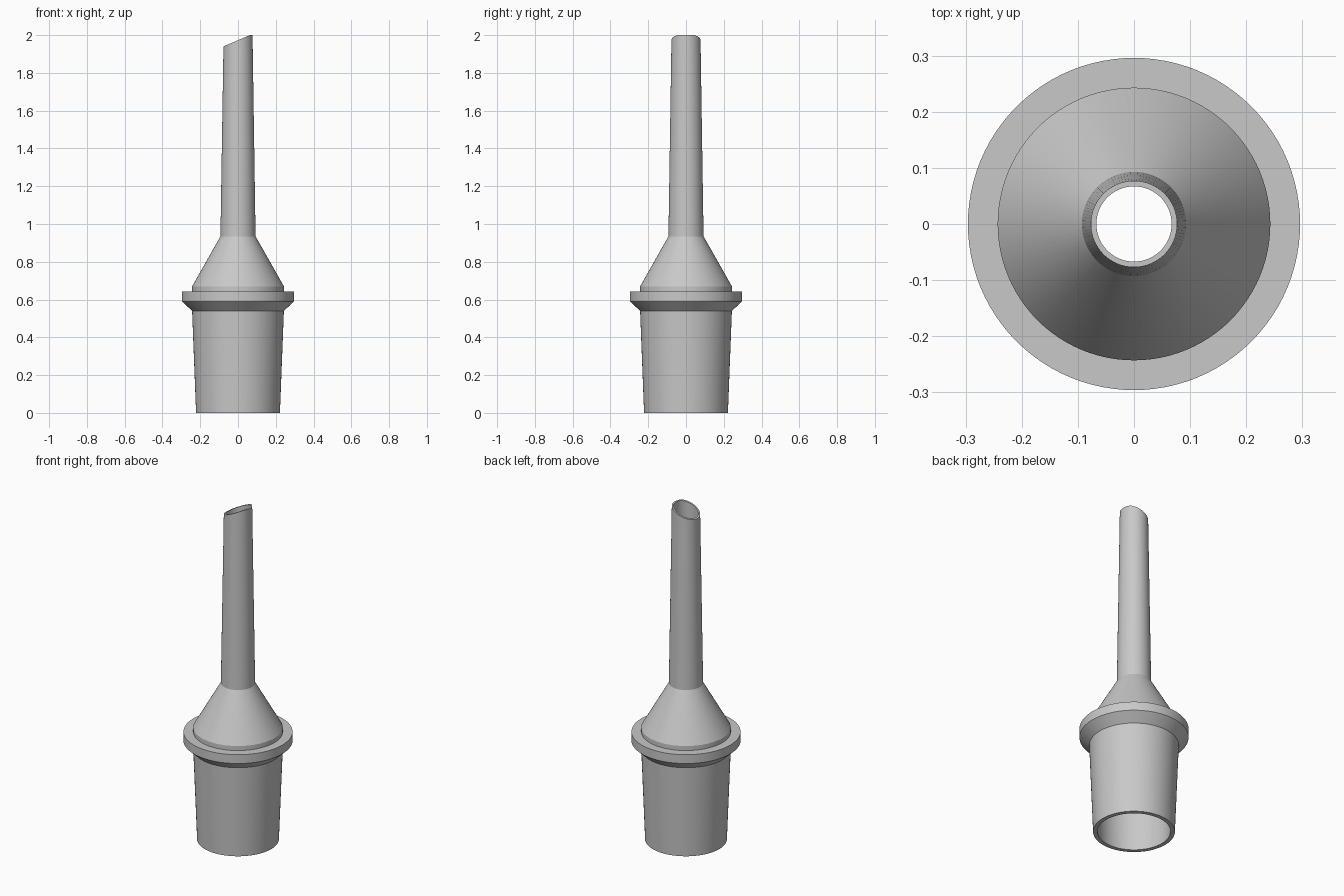
import bpy, bmesh, math

cube = bpy.data.objects.get("Cube")
if cube:
    bpy.data.objects.remove(cube, do_unlink=True)

SEGMENTS = 96

grey = bpy.data.materials.new("light grey plastic")
grey.use_nodes = True
colour = (0.58, 0.58, 0.58, 1)
grey.diffuse_color = colour
grey.node_tree.nodes["Principled BSDF"].inputs["Base Color"].default_value = colour

# Closed wall section (radius, height): outside going up, then the bore going down
outside = [(0.222, 0), (0.243, 0.54), (0.296, 0.59), (0.296, 0.643),
           (0.243, 0.643), (0.243, 0.67), (0.093, 0.935), (0.077, 2)]
bore = [(0.067, 2), (0.079, 0.93), (0.215, 0.66), (0.215, 0.54), (0.198, 0)]


def slanted_tip(x):
    """Height of the oblique cut across the spout."""
    return min(2, 1.94 + 0.43 * (x + 0.077))


# Revolve the section
bm = bmesh.new()
rings = []
for radius, height in outside + bore:
    ring = []
    for i in range(SEGMENTS):
        a = math.tau * i / SEGMENTS
        x, y = radius * math.cos(a), radius * math.sin(a)
        ring.append(bm.verts.new((x, y, slanted_tip(x) if height == 2 else height)))
    rings.append(ring)
for k, low in enumerate(rings):
    high = rings[(k + 1) % len(rings)]
    for i in range(SEGMENTS):
        j = (i + 1) % SEGMENTS
        bm.faces.new((low[i], low[j], high[j], high[i]))
bmesh.ops.recalc_face_normals(bm, faces=bm.faces)

mesh = bpy.data.meshes.new("nozzle")
bm.to_mesh(mesh)
bm.free()
mesh.materials.append(grey)
nozzle = bpy.data.objects.new("nozzle", mesh)
bpy.context.collection.objects.link(nozzle)

# Smooth walls, crisp rims
bpy.ops.object.select_all(action="DESELECT")
nozzle.select_set(True)
bpy.context.view_layer.objects.active = nozzle
bpy.ops.object.shade_smooth_by_angle(angle=math.radians(25))
